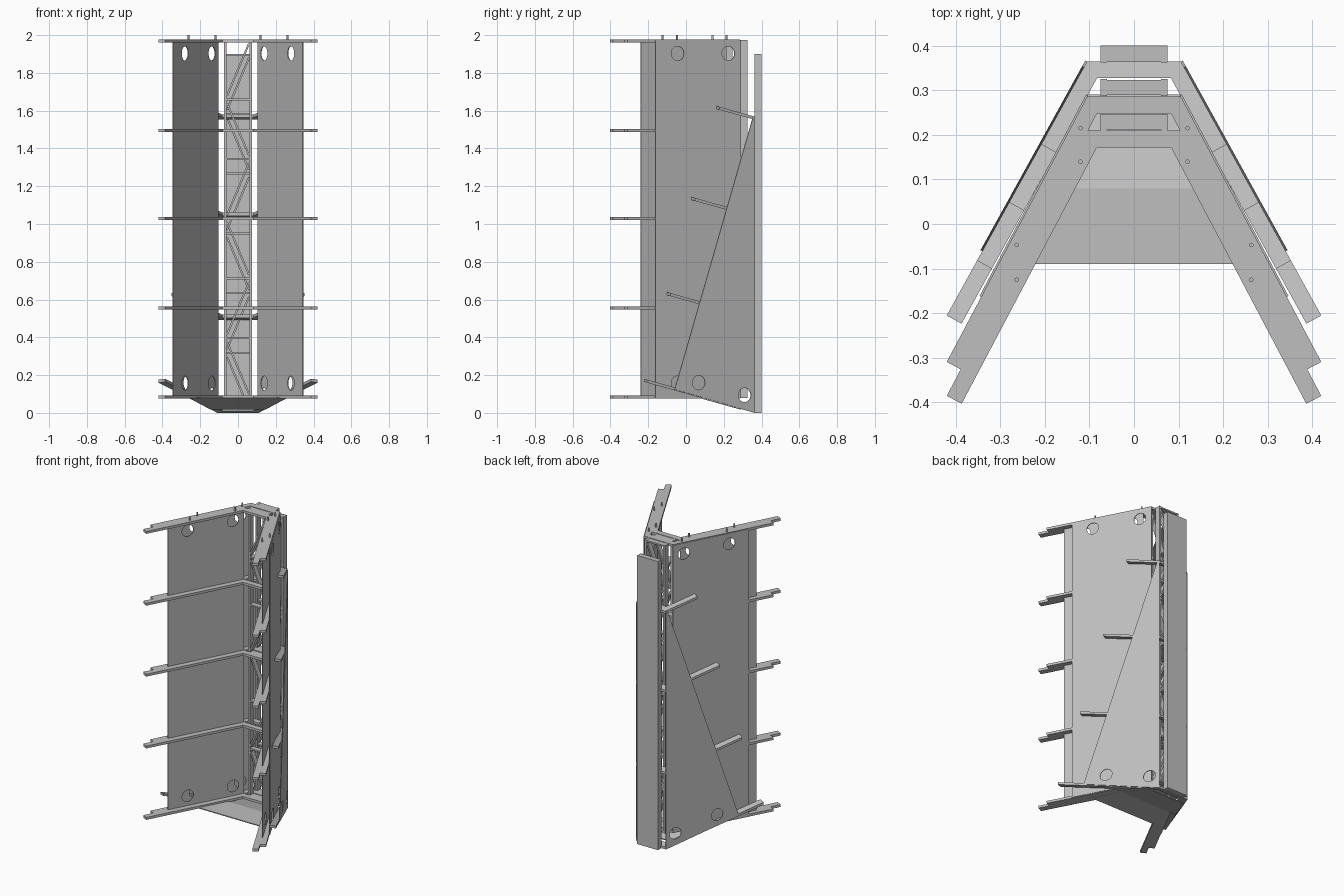
import bpy, bmesh, math
from mathutils import Matrix, Vector

cube = bpy.data.objects.get("Cube")
if cube:
    bpy.data.objects.remove(cube, do_unlink=True)

grey = bpy.data.materials.new("plain_grey")
grey.use_nodes = True
colour = (0.52, 0.52, 0.52, 1)
grey.diffuse_color = colour
grey.node_tree.nodes["Principled BSDF"].inputs["Base Color"].default_value = colour

SLOPE = 1.89        # plan slope of the upright wings
TILT_SLOPE = 1.81   # plan slope of the tilted wings
FALL = 0.28         # drop of the tilted frames towards the back
BAR = 0.038
THICK = 0.016


def finish(name, bm):
    bmesh.ops.recalc_face_normals(bm, faces=bm.faces)
    mesh = bpy.data.meshes.new(name)
    bm.to_mesh(mesh)
    bm.free()
    mesh.materials.append(grey)
    obj = bpy.data.objects.new(name, mesh)
    bpy.context.collection.objects.link(obj)
    return obj


def slab(name, outline, top, thick):
    """Extrude a plan outline; top is a height rule in y."""
    bm = bmesh.new()
    low = [bm.verts.new((x, y, top(y) - thick)) for x, y in outline]
    face = bm.faces.new(low)
    new = bmesh.ops.extrude_face_region(bm, geom=[face])["geom"]
    bmesh.ops.translate(bm, vec=(0, 0, thick),
                        verts=[g for g in new if isinstance(g, bmesh.types.BMVert)])
    return finish(name, bm)


def mirrored(half):
    return half + [(-x, y) for x, y in reversed(half)]


def normal(slope):
    return Vector((slope, 1, 0)).normalized()


def v_frame(name, back, slope, end_x, top):
    n = normal(slope)
    end = Vector((end_x, back - slope * (end_x - 0.105), 0))
    inner = end - n * BAR
    half = [(0.105, back), (end.x, end.y), (inner.x, inner.y), (0.083, back - BAR)]
    slab(name, mirrored(half), top, THICK)


def panel(name, back, slope, outline, holes, side, thick=0.005):
    """Upright sheet with round holes, drawn in x and z on a wing plane."""
    n = normal(slope)
    bm = bmesh.new()

    def loop(points):
        verts = [bm.verts.new((x, back - slope * (x - 0.105), z)) for x, z in points]
        return [bm.edges.new((a, b)) for a, b in zip(verts, verts[1:] + verts[:1])]

    edges = loop(outline)
    for cx, cz in holes:
        ring = [i * math.tau / 28 for i in range(28)]
        edges += loop([(cx + 0.038 * n.y * math.cos(a), cz + 0.038 * math.sin(a))
                       for a in ring])
    bmesh.ops.triangle_fill(bm, use_beauty=True, edges=edges, normal=n)
    new = bmesh.ops.extrude_face_region(bm, geom=bm.faces[:])["geom"]
    bmesh.ops.translate(bm, vec=n * thick,
                        verts=[g for g in new if isinstance(g, bmesh.types.BMVert)])
    bmesh.ops.scale(bm, vec=(side, 1, 1), verts=bm.verts)
    finish(name, bm)


def add_bar(bm, a, b, y, width, depth):
    """Box running between two points given in x and z."""
    a, b = Vector((a[0], y, a[1])), Vector((b[0], y, b[1]))
    d = b - a
    m = (Matrix.Translation((a + b) / 2)
         @ Matrix.Rotation(math.atan2(d.x, d.z), 4, 'Y')
         @ Matrix.Diagonal((width, depth, d.length, 1)))
    bmesh.ops.create_cube(bm, size=1, matrix=m)


def truss(name, y0, y1, z0, z1, web=False):
    bm = bmesh.new()
    y, depth, bays = (y0 + y1) / 2, y1 - y0, 6
    for x in (-0.068, 0.068):
        add_bar(bm, (x, z0), (x, z1), y, 0.014, depth)
    step = (z1 - z0) / bays
    for i in range(bays + 1):
        z = min(max(z0 + i * step, z0 + 0.006), z1 - 0.006)
        add_bar(bm, (-0.064, z), (0.064, z), y, 0.01, depth * 0.9)
        if i < bays:
            s = 1 if i % 2 == 0 else -1
            add_bar(bm, (0.058 * s, z0 + i * step + 0.02),
                    (-0.058 * s, z0 + (i + 1) * step - 0.02), y, 0.01, depth * 0.9)
    if web:
        add_bar(bm, (0, z0), (0, z1), y1 - 0.003, 0.15, 0.006)
    finish(name, bm)


# Level V frames, in an inner and an outer layer
for i, z in enumerate((0.093, 0.563, 1.036, 1.503, 1.976)):
    v_frame(f"inner_frame_{i}", 0.21, SLOPE, 0.42, lambda y, z=z: z)
    v_frame(f"outer_frame_{i}", 0.286, SLOPE, 0.42, lambda y, z=z: z)

# Tilted V frames behind, longer towards the bottom
for i, (end_x, z) in enumerate(((0.42, 0.01), (0.352, 0.503), (0.28, 1.043), (0.208, 1.562))):
    v_frame(f"tilted_frame_{i}", 0.365, TILT_SLOPE, end_x,
            lambda y, z=z: z + 0.006 + FALL * (0.365 - y))

# Wing panels and tapered lower panels
sheet = [(0.103, 0.08), (0.342, 0.08), (0.342, 1.972), (0.103, 1.972)]
sheet_holes = [(x, z) for x in (0.138, 0.28) for z in (0.157, 1.903)]
wedge = [(0.105, 0.0), (0.34, 0.125), (0.112, 1.56), (0.105, 1.56)]
for word, side in (("left", 1), ("right", -1)):
    panel(f"inner_panel_{word}", 0.208, SLOPE, sheet, sheet_holes, side)
    panel(f"outer_panel_{word}", 0.284, SLOPE, sheet, sheet_holes, side)
    panel(f"wedge_panel_{word}", 0.364, TILT_SLOPE, wedge,
          [(0.136, 0.094), (0.27, 0.16)], side)

# Spine trusses and the closed back column
truss("front_truss", 0.21, 0.247, 0.08, 1.975)
truss("middle_truss", 0.287, 0.325, 0.08, 1.975)
truss("back_column", 0.362, 0.4, 0.0, 1.9, web=True)

# Floor, level in front and sloping down behind
slab("level_floor", mirrored([(0.255, -0.09), (0.17, 0.08)]), lambda y: 0.082, 0.006)
slab("sloping_floor", mirrored([(0.255, 0.08), (0.145, 0.29)]),
     lambda y: 0.082 - FALL * (y - 0.08), 0.006)

# Locating pins on the top frames
for side in (1, -1):
    for x, y in ((0.12, 0.215), (0.12, 0.14), (0.263, -0.047), (0.263, -0.125)):
        bm = bmesh.new()
        bmesh.ops.create_cone(bm, cap_ends=True, segments=12, radius1=0.005, radius2=0.005,
                              depth=0.03, matrix=Matrix.Translation((side * x, y, 1.985)))
        finish("top_pin", bm)
